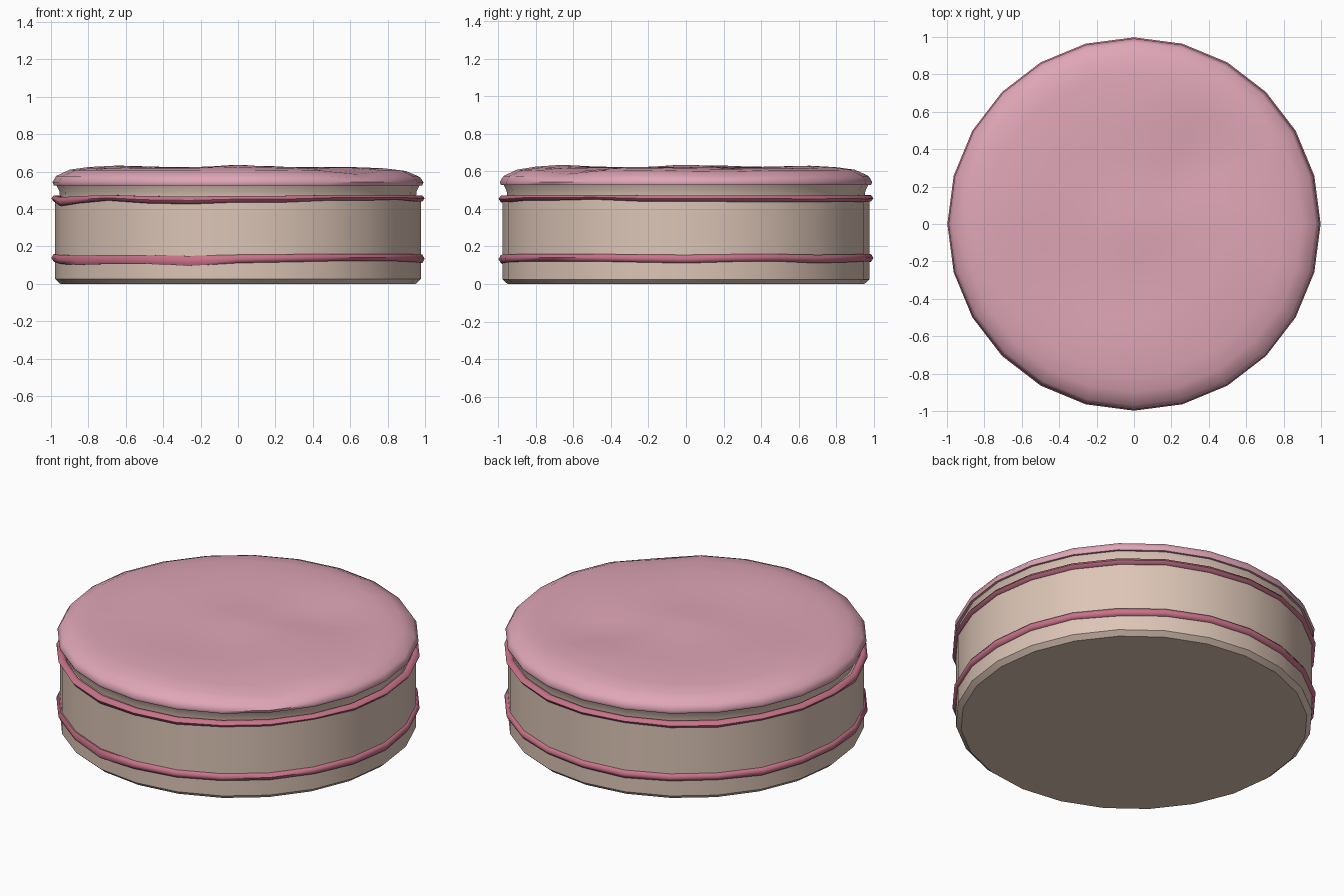
import bpy, bmesh, math

if "Cube" in bpy.data.objects:
    bpy.data.objects.remove(bpy.data.objects["Cube"])

SIDES = 24


def material(name, rgb):
    mat = bpy.data.materials.new(name)
    mat.use_nodes = True
    mat.diffuse_color = (*rgb, 1)
    bsdf = mat.node_tree.nodes["Principled BSDF"]
    bsdf.inputs["Base Color"].default_value = (*rgb, 1)
    bsdf.inputs["Roughness"].default_value = 0.6
    return mat


cream = material("cream sponge", (0.72, 0.56, 0.47))
pink = material("pink icing", (0.74, 0.38, 0.47))
rose = material("rose filling", (0.58, 0.17, 0.25))


def lathe(name, rows, mat, angle, closed=False, caps=True):
    """Join rows of points around z. Each row is a function: index -> (radius, z)."""
    bm = bmesh.new()
    rings = []
    for row in rows:
        ring = []
        for i in range(SIDES):
            r, z = row(i)
            a = math.tau * i / SIDES
            ring.append(bm.verts.new((r * math.cos(a), r * math.sin(a), z)))
        rings.append(ring)
    pairs = list(zip(rings, rings[1:]))
    if closed:
        pairs.append((rings[-1], rings[0]))
    for lo, hi in pairs:
        for i in range(SIDES):
            j = (i + 1) % SIDES
            bm.faces.new((lo[i], lo[j], hi[j], hi[i]))
    if caps:
        bm.faces.new(rings[0])
        bm.faces.new(rings[-1])
    bmesh.ops.recalc_face_normals(bm, faces=bm.faces)
    mesh = bpy.data.meshes.new(name)
    bm.to_mesh(mesh)
    bm.free()
    obj = bpy.data.objects.new(name, mesh)
    bpy.context.collection.objects.link(obj)
    mesh.materials.append(mat)
    bpy.ops.object.select_all(action="DESELECT")
    obj.select_set(True)
    bpy.context.view_layer.objects.active = obj
    bpy.ops.object.shade_smooth_by_angle(angle=math.radians(angle))
    return obj


# Sponge body with a chamfered foot and a slight neck under the icing
body = [(0.95, 0), (0.978, 0.025), (0.978, 0.45), (0.952, 0.465),
        (0.955, 0.495), (0.975, 0.535)]
lathe("sponge_body", [lambda i, p=p: p for p in body], cream, 32)


# Filling bands: uneven beads with a sagging lower edge
def band(name, top, level, lower):
    def row(k):
        a = math.tau * k / 6

        def point(i):
            b = lower[i]
            t = top - 0.4 * max(0, level - b)
            return (0.974 + 0.024 * math.cos(a),
                    (t + b) / 2 + (t - b) / 2 * math.sin(a) * 1.12)
        return point
    lathe(name, [row(k) for k in range(6)], rose, 62, closed=True, caps=False)


band("upper_filling", 0.475, 0.445,
     [.440, .437, .437, .435, .440, .435, .440, .445, .440, .437, .445, .440,
      .440, .415, .430, .445, .430, .425, .435, .435, .445, .445, .450, .440])
band("lower_filling", 0.160, 0.120,
     [.110, .118, .120, .110, .115, .120, .118, .112, .118, .120, .112, .118,
      .118, .105, .100, .105, .105, .095, .110, .115, .120, .120, .120, .115])


# Icing lid: rounded rim with shallow bumps and dents (x, y, height, width)
DENTS = [(0.38, 0.36, -0.028, 0.20), (0.62, -0.62, -0.022, 0.16),
         (0.0, -0.68, 0.012, 0.16), (0.0, 0.0, 0.012, 0.15),
         (-0.68, 0.1, 0.010, 0.22), (0.1, 0.65, 0.009, 0.2),
         (-0.35, -0.35, -0.006, 0.2), (0.9, 0.15, -0.010, 0.18)]


def icing_row(r, z):
    def point(i):
        a = math.tau * i / SIDES
        x, y = r * math.cos(a), r * math.sin(a)
        if z < 0.56:
            return r, z
        bump = sum(h * math.exp(-((x - u) ** 2 + (y - v) ** 2) / (w * w))
                   for u, v, h, w in DENTS)
        return r, z + bump
    return point


lid = [(0.95, 0.528), (0.985, 0.526), (0.992, 0.543), (0.972, 0.575),
       (0.90, 0.607), (0.80, 0.618), (0.66, 0.623), (0.5, 0.623),
       (0.34, 0.622), (0.18, 0.622), (0.05, 0.623)]
lathe("icing_lid", [icing_row(*p) for p in lid], pink, 60)
